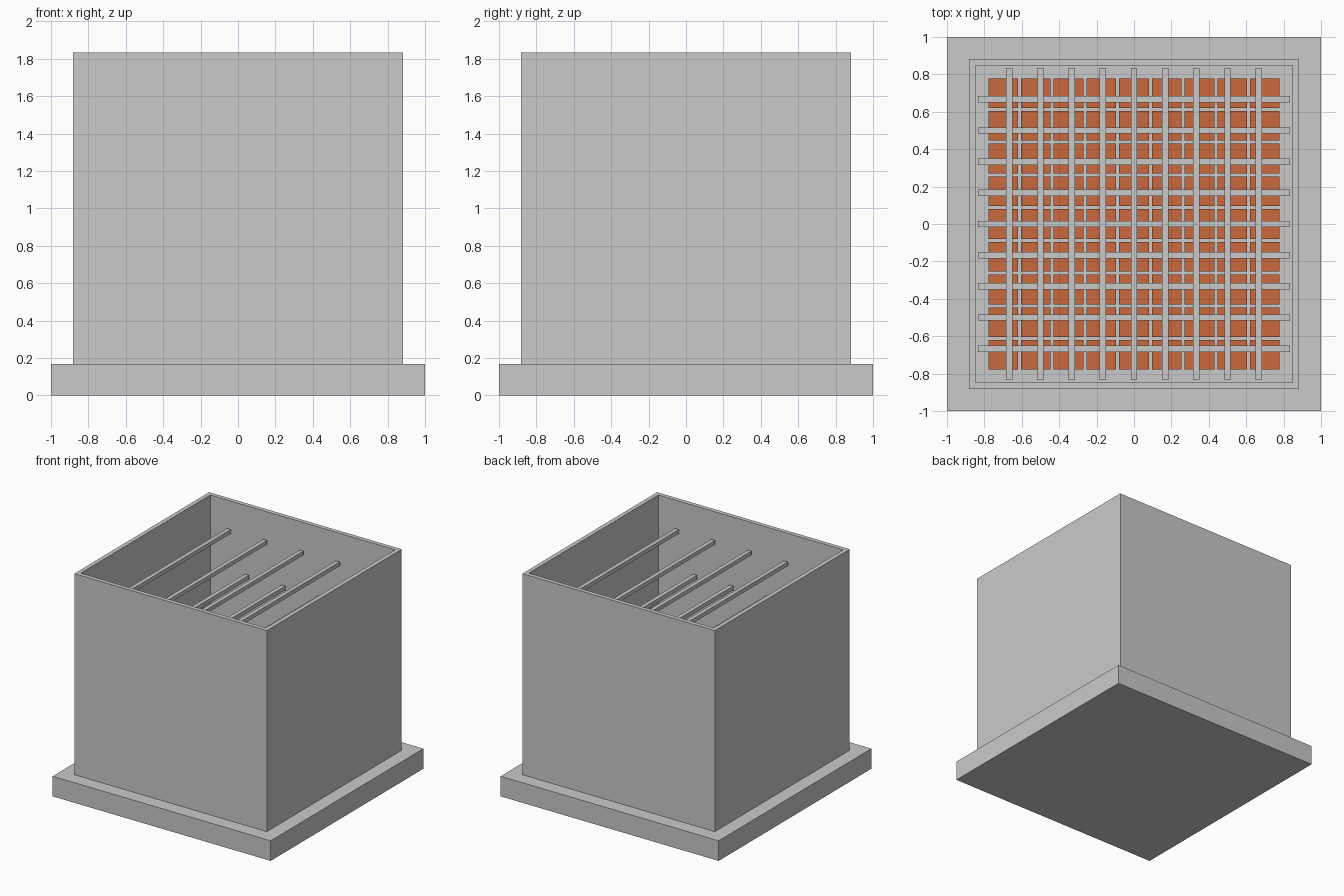
import bpy, bmesh
from mathutils import Matrix, Vector

if "Cube" in bpy.data.objects:
    bpy.data.objects.remove(bpy.data.objects["Cube"], do_unlink=True)

U = 1 / 6               # design unit: the base is 12 units wide and 1 thick
BASE_TOP = U
RIM_TOP = 11 * U
OUTER, INNER = 5.3 * U, 5 * U


def material(name, rgb):
    mat = bpy.data.materials.new(name)
    mat.use_nodes = True
    colour = (*rgb, 1)
    mat.diffuse_color = colour
    mat.node_tree.nodes["Principled BSDF"].inputs["Base Color"].default_value = colour
    return mat


GREY = material("light grey", (0.59, 0.59, 0.59))
ORANGE = material("burnt orange", (0.59, 0.14, 0.048))


def add_box(bm, centre, size):
    matrix = Matrix.Translation(centre) @ Matrix.Diagonal((*size, 1))
    return bmesh.ops.create_cube(bm, size=1, matrix=matrix)["verts"]


def finish(bm, name, mat):
    mesh = bpy.data.meshes.new(name)
    bm.to_mesh(mesh)
    bm.free()
    mesh.materials.append(mat)
    obj = bpy.data.objects.new(name, mesh)
    bpy.context.collection.objects.link(obj)
    return obj


# Base plate
bm = bmesh.new()
add_box(bm, (0, 0, BASE_TOP / 2), (2, 2, BASE_TOP))
finish(bm, "base_plate", GREY)

# Open housing: inset the top of a block, then sink it to the floor
bm = bmesh.new()
height = RIM_TOP - BASE_TOP
add_box(bm, (0, 0, BASE_TOP + height / 2), (2 * OUTER, 2 * OUTER, height))
top = max(bm.faces, key=lambda f: f.calc_center_median().z)
bmesh.ops.inset_individual(bm, faces=[top], thickness=OUTER - INNER)
well = bmesh.ops.extrude_discrete_faces(bm, faces=[top])["faces"][0]
bmesh.ops.translate(bm, verts=well.verts, vec=Vector((0, 0, 0.005 - height)))
finish(bm, "housing", GREY)


# Staggered rods: two layers along each direction
def rod_layer(name, along_y, offsets, z):
    bm = bmesh.new()
    thick = 0.2 * U
    for k in offsets:
        if along_y:
            add_box(bm, (k * U, 0, z), (thick, 2 * INNER, thick))
        else:
            add_box(bm, (0, k * U, z), (2 * INNER, thick, thick))
    finish(bm, name, GREY)


EVEN, ODD = range(-4, 5, 2), range(-3, 4, 2)
rod_layer("lengthwise_rods_upper", True, EVEN, 9.53 * U)
rod_layer("lengthwise_rods_lower", True, ODD, 7.53 * U)
rod_layer("crosswise_rods_upper", False, EVEN, 5.53 * U)
rod_layer("crosswise_rods_lower", False, ODD, 3.53 * U)

# Floor tiles: nine by nine with narrow gaps
bm = bmesh.new()
pitch, tile, tall = 1.05 * U, 0.95 * U, 0.07
for i in range(-4, 5):
    for j in range(-4, 5):
        add_box(bm, (i * pitch, j * pitch, BASE_TOP + tall / 2), (tile, tile, tall))
finish(bm, "floor_tiles", ORANGE)
